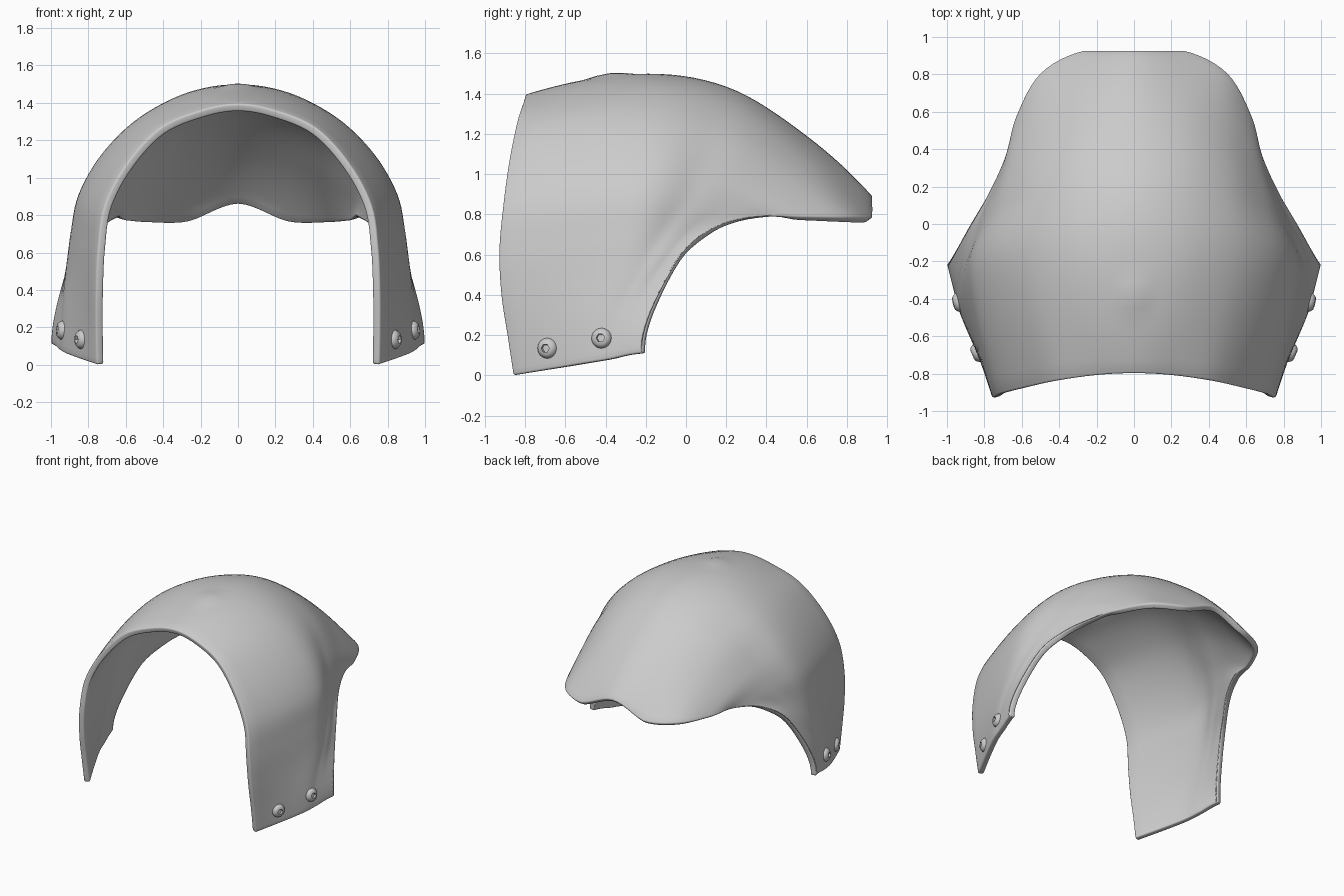
import bpy, bmesh, math
from mathutils import Vector
from mathutils.bvhtree import BVHTree

cube = bpy.data.objects.get("Cube")
if cube:
    bpy.data.objects.remove(cube, do_unlink=True)


def material(name, value):
    mat = bpy.data.materials.new(name)
    mat.use_nodes = True
    colour = (value, value, value, 1)
    mat.diffuse_color = colour
    mat.node_tree.nodes["Principled BSDF"].inputs["Base Color"].default_value = colour
    return mat


grey = material("light grey", 0.6)


def finish(bm, name, angle):
    mesh = bpy.data.meshes.new(name)
    bm.to_mesh(mesh)
    mesh.materials.append(grey)
    obj = bpy.data.objects.new(name, mesh)
    bpy.context.collection.objects.link(obj)
    bpy.ops.object.select_all(action="DESELECT")
    obj.select_set(True)
    bpy.context.view_layer.objects.active = obj
    bpy.ops.object.shade_smooth_by_angle(angle=math.radians(angle))
    return obj


def beyond(a, b, c):
    """Continue a curve past its end point a, keeping its bend."""
    return 3 * a - 3 * b + c


def spline(points, steps):
    """Sample a smooth curve through all the points."""
    pts = [beyond(*points[:3])] + points + [beyond(*points[:-4:-1])]
    out = []
    for a, b, c, d in zip(pts, pts[1:], pts[2:], pts[3:]):
        for i in range(steps):
            t = i / steps
            out.append(b + 0.5 * t * (c - a + t * (2 * a - 5 * b + 4 * c - d
                                                   + t * (3 * (b - c) + d - a))))
    return out + [points[-1]]


# Half arches from the crown down to the lower edge, front to back
ARCHES = [
    # front rim
    [(0, -.8, 1.395), (.2, -.81, 1.36), (.42, -.84, 1.265), (.6, -.88, 1.07), (.715, -.91, .85),
     (.75, -.93, .62), (.76, -.92, .4), (.76, -.89, .2), (.755, -.86, 0)],
    # widest part of the crown
    [(0, -.25, 1.498), (.27, -.23, 1.455), (.53, -.21, 1.32), (.725, -.22, 1.13),
     (.85, -.27, .91), (.89, -.33, .7), (.905, -.42, .48), (.91, -.5, .27), (.91, -.53, .055)],
    # start of the tail
    [(0, .2, 1.435), (.28, .22, 1.365), (.52, .2, 1.22), (.69, .12, 1.04), (.79, .03, .88),
     (.855, -.08, .73), (.915, -.2, .54), (.945, -.34, .3), (.957, -.38, .08)],
    # middle of the tail
    [(0, .6, 1.19), (.27, .6, 1.12), (.49, .53, 1.02), (.65, .38, .92), (.73, .23, .83),
     (.81, .06, .74), (.895, -.09, .58), (.96, -.25, .31), (.98, -.29, .1)],
    # rear and lower side rim
    [(0, .93, .885), (.27, .93, .79), (.5, .81, .785), (.63, .58, .785), (.68, .38, .785),
     (.77, .18, .745), (.875, 0, .62), (.97, -.165, .32), (1, -.21, .11)],
]


def full_arch(half):
    left = [Vector(p) for p in half]
    right = [Vector((-p.x, p.y, p.z)) for p in left[:0:-1]]
    return spline(right + left, 6)


# Shell surface lofted through the arches
bm = bmesh.new()
columns = [spline(list(line), 8) for line in zip(*map(full_arch, ARCHES))]
grid = []
for column in columns:
    row = []
    for p in column:
        # small raised blister on the crown
        r = math.hypot(p.x, p.y + .38)
        lift = .014 * math.exp(-(r / .085) ** 4) if p.z > 1 else 0
        row.append(bm.verts.new((p.x, min(p.y, .93), p.z + lift)))
    grid.append(row)
for a, b in zip(grid, grid[1:]):
    for j in range(len(a) - 1):
        bm.faces.new((a[j], b[j], b[j + 1], a[j + 1]))
bm.normal_update()
surface = BVHTree.FromBMesh(bm)
shell = finish(bm, "shell", 50)
bm.free()

# Wall thickness and a rounded rim
wall = shell.modifiers.new("wall", "SOLIDIFY")
wall.thickness = .043
wall.offset = -1
soft = shell.modifiers.new("soft_rim", "BEVEL")
soft.width = .011
soft.segments = 3
soft.use_clamp_overlap = False
soft.limit_method = "ANGLE"
soft.angle_limit = math.radians(50)


# Domed bolt head with a hexagonal socket, turned around its own z axis
def bolt(name, location, normal):
    profile = [(.052, -.012), (.05, .004), (.043, .015), (.034, .023), (.022, .026),
               (.02, .01)]
    sides = 24
    bm = bmesh.new()
    rings = []
    for k, (radius, height) in enumerate(profile):
        ring = []
        for i in range(sides):
            a = math.tau * i / sides
            r = radius
            if k >= 4:
                r *= math.cos(math.pi / 6) / math.cos(a % (math.pi / 3) - math.pi / 6)
            ring.append(bm.verts.new((r * math.cos(a), r * math.sin(a), height)))
        rings.append(ring)
    for low, high in zip(rings, rings[1:]):
        for i in range(sides):
            n = (i + 1) % sides
            bm.faces.new((low[i], low[n], high[n], high[i]))
    bm.faces.new(rings[-1])
    bm.faces.new(rings[0][::-1])
    obj = finish(bm, name, 40)
    bm.free()
    obj.location = location
    obj.rotation_mode = "QUATERNION"
    obj.rotation_quaternion = normal.to_track_quat("Z", "Y")


# Two bolts on each side panel
for side, label in ((1, "left"), (-1, "right")):
    for y, z, place in ((-.69, .135, "front"), (-.42, .185, "rear")):
        hit, normal, _, _ = surface.ray_cast(Vector((side * 2, y, z)), Vector((-side, 0, 0)))
        if hit:
            bolt(f"{label}_{place}_bolt", hit, normal)
